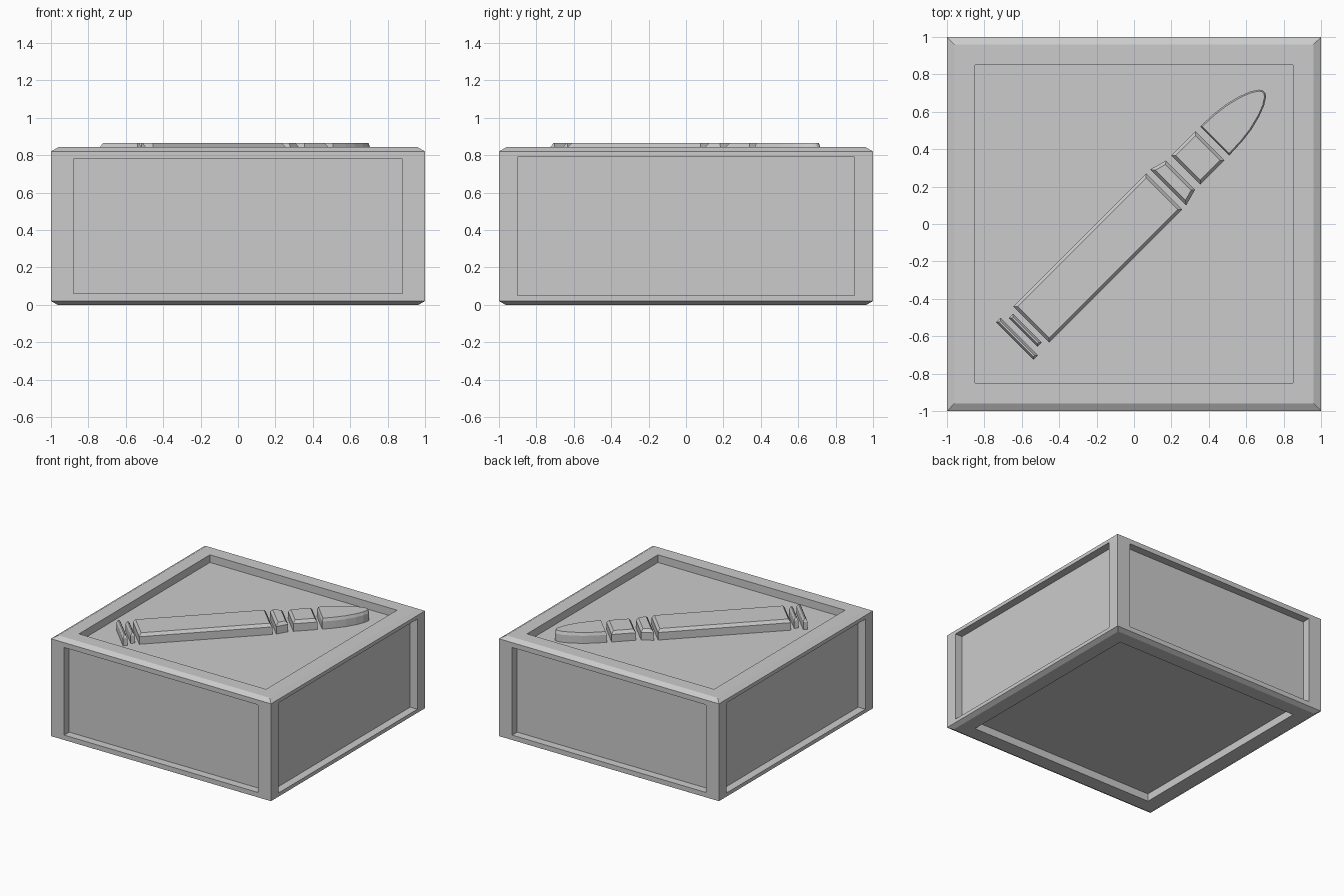
import bpy, bmesh, math
from mathutils import Matrix, Vector

if "Cube" in bpy.data.objects:
    bpy.data.objects.remove(bpy.data.objects["Cube"])


def finish(name, bm):
    bmesh.ops.recalc_face_normals(bm, faces=bm.faces)
    mesh = bpy.data.meshes.new(name)
    bm.to_mesh(mesh)
    bm.free()
    obj = bpy.data.objects.new(name, mesh)
    bpy.context.collection.objects.link(obj)
    return obj


def stack(bm, loops):
    """Skin a stack of matching closed outlines and cap both ends."""
    rings = [[bm.verts.new(p) for p in loop] for loop in loops]
    n = len(rings[0])
    for a, b in zip(rings, rings[1:]):
        for i in range(n):
            j = (i + 1) % n
            bm.faces.new((a[i], a[j], b[j], b[i]))
    bm.faces.new(rings[0][::-1])
    bm.faces.new(rings[-1])


# Crate body: square with chamfered top and bottom rims
bm = bmesh.new()
square = ((-1, -1), (1, -1), (1, 1), (-1, 1))
levels = ((0.965, 0), (1, 0.02), (1, 0.82), (0.96, 0.843))
stack(bm, [[(x * s, y * s, z) for x, y in square] for s, z in levels])
bm.normal_update()

# Recessed panels on all six sides: centre and half sizes of each opening
PANELS = {
    0: (Vector((0, 0, 0.42)), Vector((0, 0.90, 0.37)), 0.065),
    1: (Vector((0, 0, 0.42)), Vector((0.88, 0, 0.36)), 0.065),
    2: (Vector((0, 0, 0.42)), Vector((0.85, 0.85, 0)), 0.063),
}
for face in list(bm.faces):
    normal = face.normal.copy()
    axis = max(range(3), key=lambda i: abs(normal[i]))
    if abs(normal[axis]) < 0.999:
        continue
    centre, half, depth = PANELS[axis]
    level = face.verts[0].co[axis]
    for sink in (0, depth):
        bmesh.ops.inset_individual(bm, faces=[face], thickness=0.02)
        for v in face.verts:
            for k in range(3):
                if k == axis:
                    v.co[k] = level - normal[k] * sink
                else:
                    v.co[k] = centre[k] + math.copysign(half[k], v.co[k] - centre[k])
finish("crate_body", bm)

# Raised cartridge emblem: half profiles (distance along axis, half width)
SEGMENTS = {
    "emblem_rim": [(-0.893, 0.142), (-0.860, 0.142)],
    "emblem_groove_ring": [(-0.829, 0.109), (-0.797, 0.109)],
    "emblem_case": [(-0.769, 0.136), (0.237, 0.136)],
    "emblem_shoulder": [(0.267, 0.136), (0.361, 0.110)],
    "emblem_neck": [(0.400, 0.110), (0.583, 0.110)],
    "emblem_bullet": [(0.619, 0.110), (0.72, 0.106), (0.80, 0.096), (0.88, 0.076),
                      (0.94, 0.053), (0.98, 0.027), (0.992, 0.010)],
}


def shrink(loop, d):
    """Offset a counter-clockwise outline inwards by d."""
    out = []
    for i, p in enumerate(loop):
        a = (p - loop[i - 1]).normalized()
        b = (loop[(i + 1) % len(loop)] - p).normalized()
        na, nb = Vector((-a.y, a.x)), Vector((-b.y, b.x))
        out.append(p + (na + nb) * d / (1 + na.dot(nb)))
    return out


turn = Matrix.Rotation(math.radians(45), 4, 'Z') @ Matrix.Translation((0, 0.009, 0))
for name, profile in SEGMENTS.items():
    outline = [Vector((u, -w)) for u, w in profile]
    outline += [Vector((u, w)) for u, w in reversed(profile)]
    slope = 0.012 if name in ("emblem_rim", "emblem_groove_ring") else 0.017
    if name == "emblem_bullet":
        slope = 0.008
    bm = bmesh.new()
    stack(bm, [[(p.x, p.y, z) for p in loop] for loop, z in (
        (outline, 0.775), (outline, 0.842), (shrink(outline, slope), 0.866))])
    bm.transform(turn)
    finish(name, bm)
